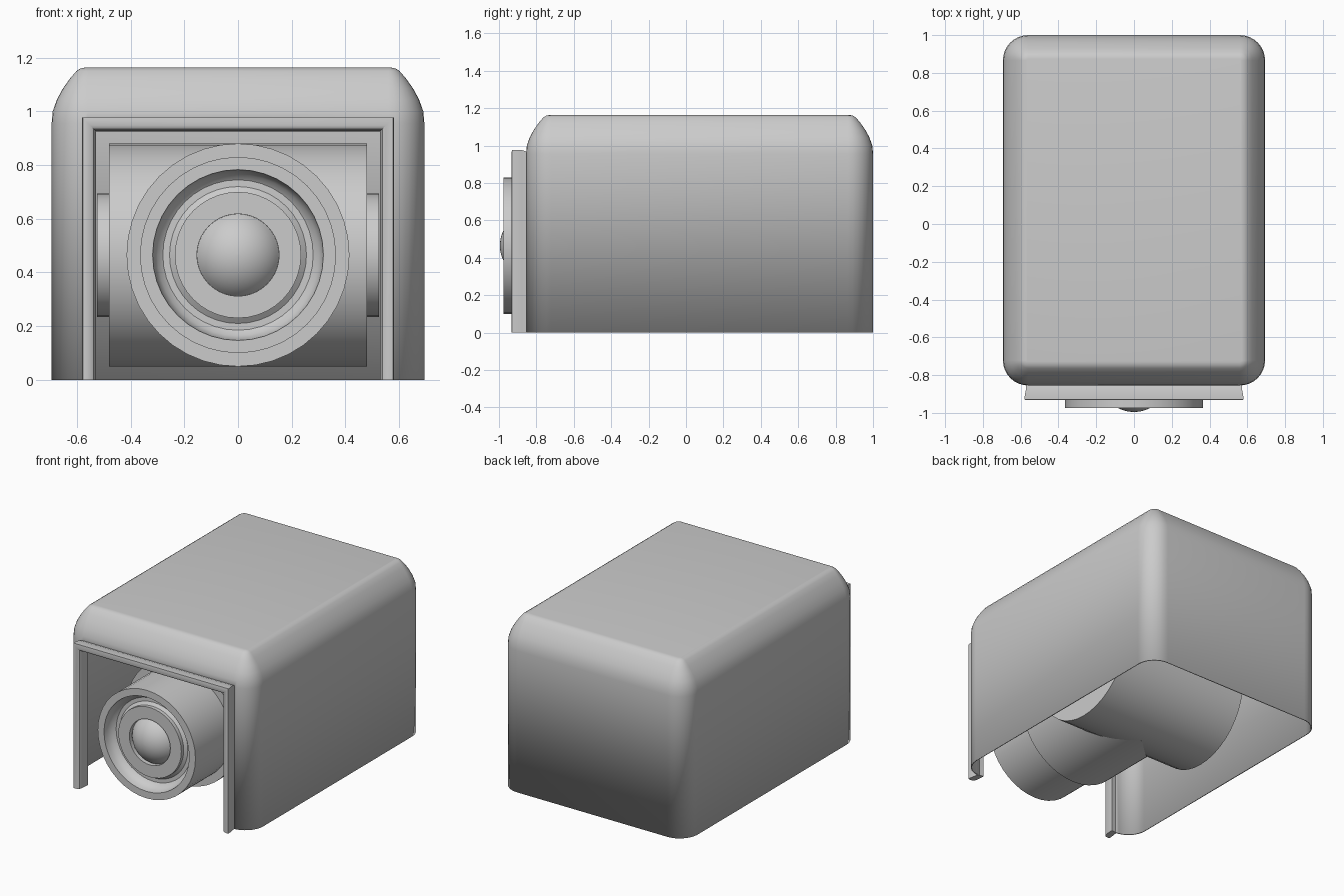
import bpy, bmesh
from math import sin, cos, asin, pi, radians

if "Cube" in bpy.data.objects:
    bpy.data.objects.remove(bpy.data.objects["Cube"])


def finish(name, bm, angle=35):
    bmesh.ops.recalc_face_normals(bm, faces=bm.faces[:])
    mesh = bpy.data.meshes.new(name)
    bm.to_mesh(mesh)
    bm.free()
    ob = bpy.data.objects.new(name, mesh)
    bpy.context.collection.objects.link(ob)
    bpy.ops.object.select_all(action='DESELECT')
    ob.select_set(True)
    bpy.context.view_layer.objects.active = ob
    bpy.ops.object.shade_smooth_by_angle(angle=radians(angle))
    return ob


def bridge(bm, a, b, closed=True, skip=()):
    n = len(a)
    for i in range(n if closed else n - 1):
        if i not in skip:
            j = (i + 1) % n
            bm.faces.new((a[i], a[j], b[j], b[i]))


def revolve(name, profile, axis, center, seg=40):
    """Revolve (radius, position) pairs about the x or y axis, with capped ends."""
    bm = bmesh.new()
    rings = []
    for r, p in profile:
        ring = []
        for i in range(seg):
            c, s = r * cos(2 * pi * i / seg), r * sin(2 * pi * i / seg)
            co = (p, center[1] + c, center[2] + s) if axis == 'x' else (center[0] + c, p, center[2] + s)
            ring.append(bm.verts.new(co))
        rings.append(ring)
    for a, b in zip(rings, rings[1:]):
        bridge(bm, a, b)
    bm.faces.new(rings[0])
    bm.faces.new(rings[-1])
    return finish(name, bm)


# Housing: rounded thin shell, open below and at the front
STEPS = 8
X, Y0, Y1, R = 0.694, -0.855, 1.0, 0.134
profile = [(0, 0), (0, 0.955), (0.004, 1.0), (0.02, 1.045), (0.042, 1.085),
           (0.068, 1.122), (0.092, 1.15), (0.108, 1.16), (0.125, 1.163)]
bm = bmesh.new()
loops = []
for inset, z in profile:
    r = R - inset
    loop = []
    # starts at front right, ends at front left
    for cx, cy, start in ((X - R, Y0 + R, -90), (X - R, Y1 - R, 0),
                          (-X + R, Y1 - R, 90), (-X + R, Y0 + R, 180)):
        for k in range(STEPS + 1):
            a = radians(start + 90 * k / STEPS)
            loop.append(bm.verts.new((cx + r * cos(a), cy + r * sin(a), z)))
    loops.append(loop)
for i, (a, b) in enumerate(zip(loops, loops[1:])):
    bridge(bm, a, b, skip=(len(a) - 1,) if i == 0 else ())
bm.faces.new(loops[-1])
housing = finish("housing", bm)
wall = housing.modifiers.new("wall", 'SOLIDIFY')
wall.thickness = 0.008
wall.offset = -1

# Trim around the front opening: section (outward offset, y) swept over a mitred U
section = [(0.01, -0.85), (0.013, -0.88), (0.02, -0.92), (0.018, -0.93), (0.01, -0.932),
           (-0.01, -0.93), (-0.022, -0.922), (-0.028, -0.905), (-0.032, -0.86), (-0.032, -0.845)]
bm = bmesh.new()
rings = []
for sx, top in ((-1, 0), (-1, 1), (1, 1), (1, 0)):
    rings.append([bm.verts.new((sx * (0.56 + o), y, top * (0.957 + (0.02 if o > 0.011 else o))))
                  for o, y in section])
for a, b in zip(rings, rings[1:]):
    bridge(bm, a, b)
bm.faces.new(rings[0])
bm.faces.new(rings[-1])
finish("front_trim", bm)

# Swivel drum across the housing, with a pivot stub at each end
Z = 0.465
revolve("swivel_drum", [(0.23, -0.525), (0.23, -0.48), (0.415, -0.48),
                        (0.415, 0.48), (0.23, 0.48), (0.23, 0.525)], 'x', (0, 0.08, Z))

# Barrel stepping down to a narrower nose with a dished face
revolve("barrel", [(0.40, 0.08), (0.415, 0.07), (0.415, -0.6), (0.365, -0.6),
                   (0.365, -0.975), (0.318, -0.975), (0.314, -0.945), (0.3, -0.915),
                   (0.28, -0.9), (0.255, -0.9), (0.235, -0.915), (0.235, -0.94),
                   (0.153, -0.94), (0.153, -0.91)], 'y', (0, 0, Z))

# Domed lens: spherical cap
RS, RIM = 0.18, 0.152
dome = []
for k in range(11):
    t = asin(RIM / RS) * (1 - k / 10)
    dome.append((RS * sin(t) + 0.0005, -0.995 + RS * (1 - cos(t))))
revolve("lens", dome, 'y', (0, 0, Z))
